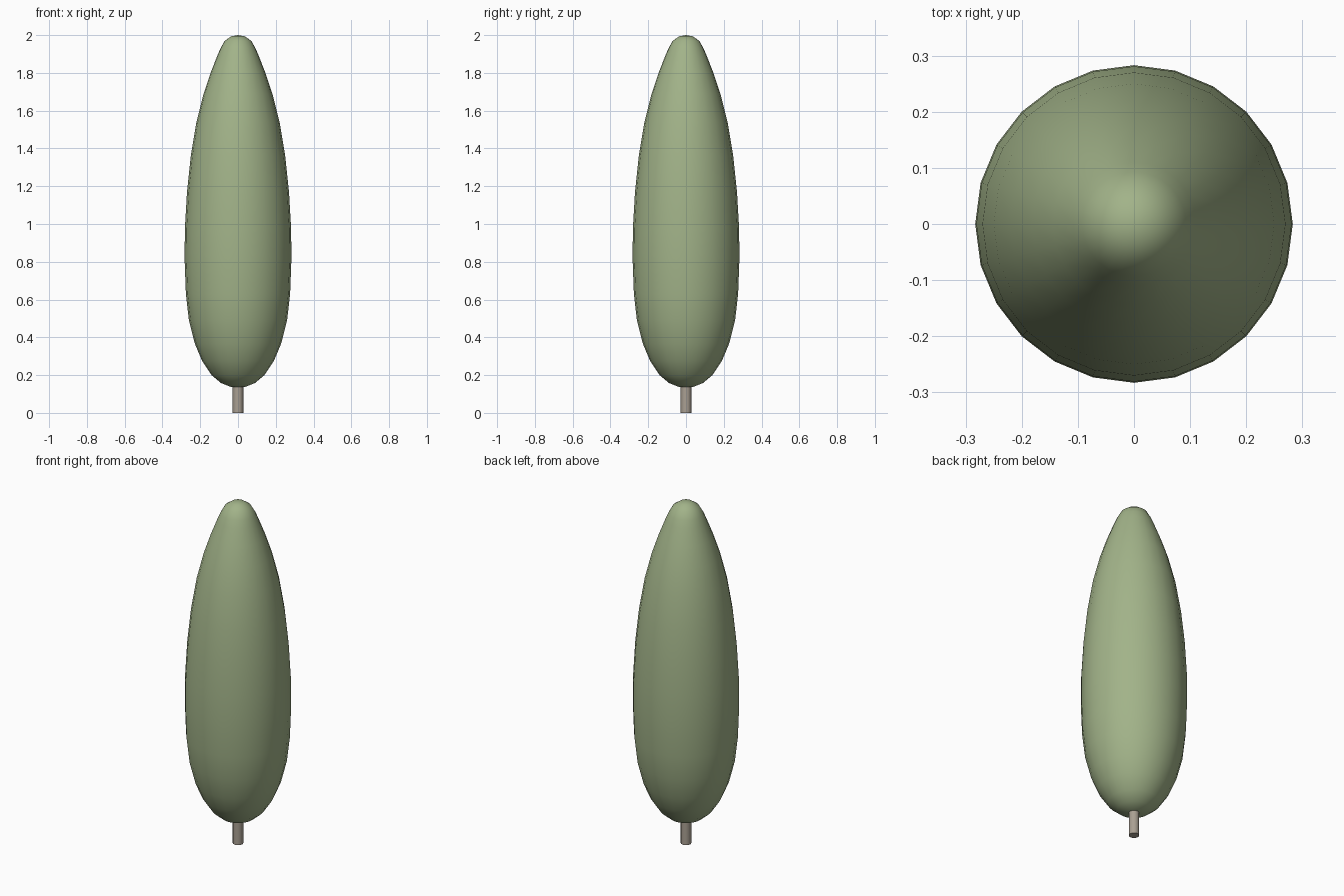
import bpy, bmesh, math

if "Cube" in bpy.data.objects:
    bpy.data.objects.remove(bpy.data.objects["Cube"])

def material(name, rgb):
    m = bpy.data.materials.new(name)
    m.diffuse_color = (*rgb, 1)
    m.use_nodes = True
    m.node_tree.nodes["Principled BSDF"].inputs["Base Color"].default_value = m.diffuse_color
    return m

def lathe(name, profile, sides, mat):
    """Revolve (radius, z) points about z; radius 0 makes a pole."""
    bm = bmesh.new()
    rings = []
    for r, z in profile:
        n = 1 if r == 0 else sides
        rings.append([bm.verts.new((r * math.cos(2 * math.pi * i / sides),
                                    r * math.sin(2 * math.pi * i / sides), z))
                      for i in range(n)])
    for a, b in zip(rings, rings[1:]):
        for i in range(sides):
            j = (i + 1) % sides
            loop = [a[i % len(a)], a[j % len(a)], b[j % len(b)], b[i % len(b)]]
            bm.faces.new(list(dict.fromkeys(loop)))
    bmesh.ops.recalc_face_normals(bm, faces=bm.faces)
    me = bpy.data.meshes.new(name)
    bm.to_mesh(me)
    bm.free()
    me.materials.append(mat)
    ob = bpy.data.objects.new(name, me)
    bpy.context.collection.objects.link(ob)
    bpy.ops.object.select_all(action='DESELECT')
    ob.select_set(True)
    bpy.context.view_layer.objects.active = ob
    bpy.ops.object.shade_smooth_by_angle(angle=math.radians(45))
    return ob

# Tall columnar crown
crown = [(0, 0.135), (0.04, 0.138), (0.09, 0.158), (0.14, 0.2), (0.19, 0.275),
         (0.228, 0.365), (0.26, 0.49), (0.276, 0.63), (0.283, 0.82),
         (0.281, 0.98), (0.27, 1.17), (0.25, 1.36), (0.22, 1.54),
         (0.182, 1.69), (0.145, 1.8), (0.11, 1.89), (0.093, 1.93),
         (0.07, 1.97), (0.035, 1.994), (0, 2.0)]
lathe("crown", crown, 24, material("foliage", (0.36, 0.45, 0.25)))

# Short trunk
lathe("trunk", [(0, 0), (0.028, 0), (0.028, 0.16), (0, 0.16)], 12,
      material("bark", (0.40, 0.35, 0.29)))
